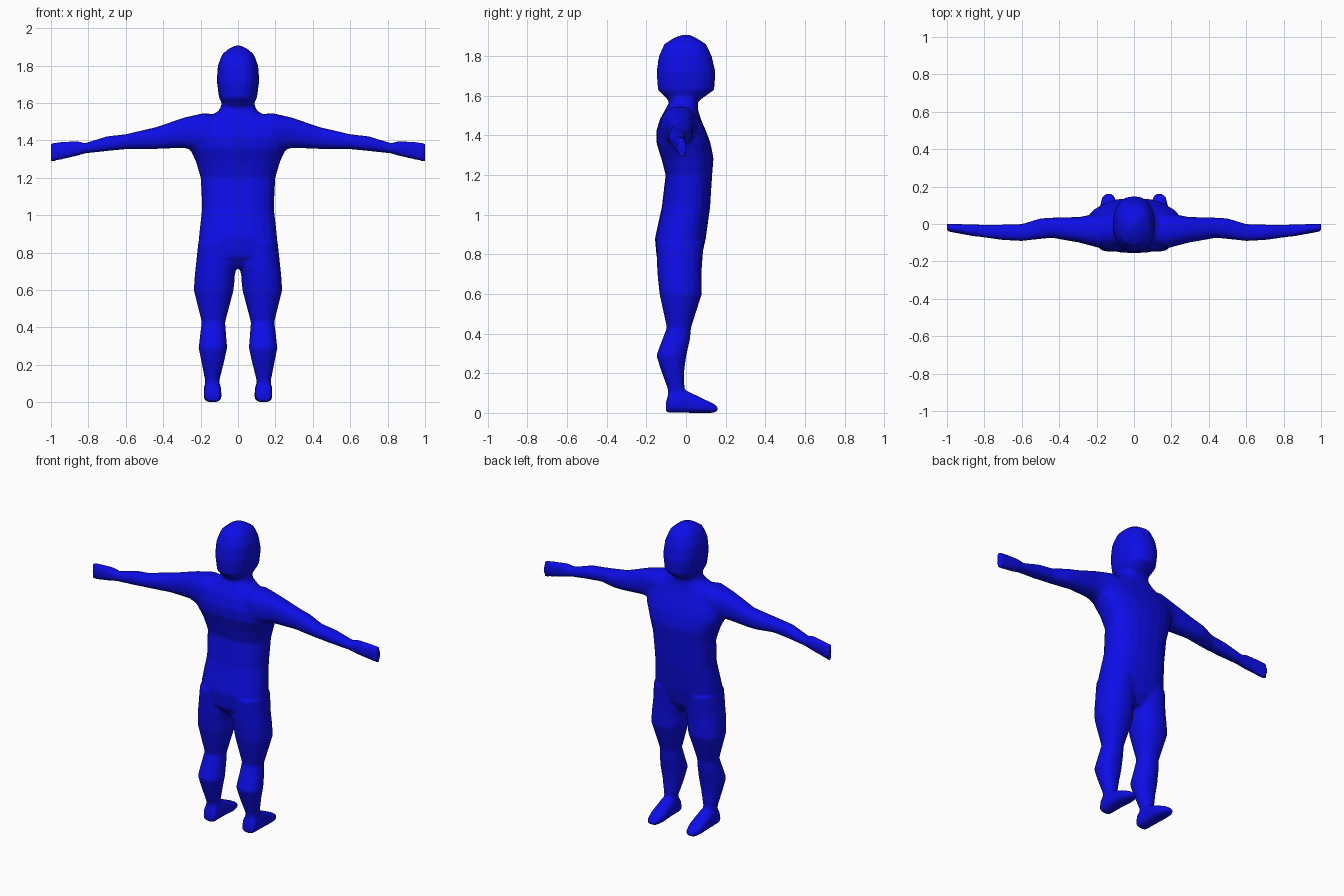
import bpy, bmesh, math

SIDES = 20
bm = bmesh.new()


def loft(rings, axis, power=2.3, flip=False):
    """Closed tube through rings (position, a0, a1, b0, b1) along an axis."""
    loops = []
    for p, a0, a1, b0, b1 in rings:
        loop = []
        for i in range(SIDES):
            t = 2 * math.pi * i / SIDES
            c, s = math.cos(t), math.sin(t)
            u = math.copysign(abs(c) ** (2 / power), c)
            v = math.copysign(abs(s) ** (2 / power), s)
            a = (a0 + a1) / 2 + u * (a1 - a0) / 2
            b = (b0 + b1) / 2 + v * (b1 - b0) / 2
            x, y, z = {'x': (p, a, b), 'y': (a, p, b), 'z': (a, b, p)}[axis]
            loop.append(bm.verts.new((-x if flip else x, y, z)))
        loops.append(loop)
    for l0, l1 in zip(loops, loops[1:]):
        for i in range(SIDES):
            j = (i + 1) % SIDES
            bm.faces.new((l0[i], l0[j], l1[j], l1[i]))
    bm.faces.new(loops[0])
    bm.faces.new(loops[-1])


def centred(rows):
    """Rings symmetric about x = 0, from (z, half width, back, front)."""
    return [(z, -w, w, y0, y1) for z, w, y0, y1 in rows]


# Torso and neck
loft(centred([
    (0.72, 0.10, -0.10, 0.04), (0.78, 0.19, -0.148, 0.078),
    (0.88, 0.21, -0.157, 0.10), (1.04, 0.192, -0.122, 0.122),
    (1.20, 0.20, -0.103, 0.132), (1.285, 0.225, -0.125, 0.139),
    (1.36, 0.26, -0.149, 0.124), (1.42, 0.265, -0.150, 0.102),
    (1.48, 0.235, -0.133, 0.076), (1.53, 0.15, -0.105, 0.06),
    (1.56, 0.10, -0.088, 0.06), (1.61, 0.083, -0.082, 0.06),
    (1.68, 0.08, -0.08, 0.06)]), 'z', 2.4)

# Head
loft(centred([
    (1.56, 0.05, -0.06, 0.04), (1.578, 0.078, -0.09, 0.07),
    (1.63, 0.102, -0.142, 0.143), (1.72, 0.114, -0.149, 0.149),
    (1.80, 0.108, -0.137, 0.130), (1.86, 0.085, -0.110, 0.102),
    (1.89, 0.05, -0.065, 0.055), (1.908, 0.012, -0.02, 0.02)]), 'z', 2.3)

for flip in (False, True):
    # Arm and hand
    loft([
        (0.10, -0.12, 0.06, 1.36, 1.535), (0.18, -0.13, 0.06, 1.33, 1.547),
        (0.29, -0.10, 0.038, 1.36, 1.522), (0.44, -0.074, 0.034, 1.354, 1.47),
        (0.50, -0.08, 0.03, 1.352, 1.457), (0.60, -0.091, 0.0, 1.353, 1.433),
        (0.70, -0.086, -0.003, 1.343, 1.422), (0.82, -0.07, -0.003, 1.33, 1.385),
        (0.86, -0.065, -0.002, 1.317, 1.397), (1.0, -0.039, 0.001, 1.285, 1.388)],
        'x', 2.4, flip)
    # Leg
    loft([
        (0.86, 0.01, 0.212, -0.15, 0.09), (0.73, 0.003, 0.226, -0.146, 0.08),
        (0.685, 0.016, 0.231, -0.143, 0.08), (0.60, 0.023, 0.237, -0.134, 0.08),
        (0.43, 0.068, 0.194, -0.097, 0.026), (0.37, 0.064, 0.202, -0.12, 0.02),
        (0.29, 0.058, 0.211, -0.15, 0.002), (0.22, 0.073, 0.197, -0.128, -0.008),
        (0.12, 0.098, 0.177, -0.092, -0.008), (0.04, 0.10, 0.175, -0.09, -0.01)],
        'z', 2.2, flip)
    # Foot
    loft([
        (-0.102, 0.10, 0.172, 0.008, 0.05), (-0.088, 0.092, 0.181, 0.0, 0.10),
        (-0.01, 0.09, 0.183, 0.0, 0.118), (0.09, 0.088, 0.183, 0.0, 0.07),
        (0.14, 0.10, 0.172, 0.0, 0.046), (0.16, 0.113, 0.158, 0.01, 0.03)],
        'y', 2.8, flip)

bmesh.ops.recalc_face_normals(bm, faces=bm.faces)
mesh = bpy.data.meshes.new("body")
bm.to_mesh(mesh)
bm.free()
body = bpy.data.objects.new("body", mesh)
bpy.context.collection.objects.link(body)

blue = bpy.data.materials.new("blue")
blue.diffuse_color = (0.004, 0.004, 0.8, 1)
mesh.materials.append(blue)

# Fuse the parts into one skin and soften the joins
fuse = body.modifiers.new("fuse", 'REMESH')
fuse.mode = 'VOXEL'
fuse.voxel_size = 0.01
fuse.use_smooth_shade = True
soften = body.modifiers.new("soften", 'SMOOTH')
soften.factor = 0.5
soften.iterations = 4
